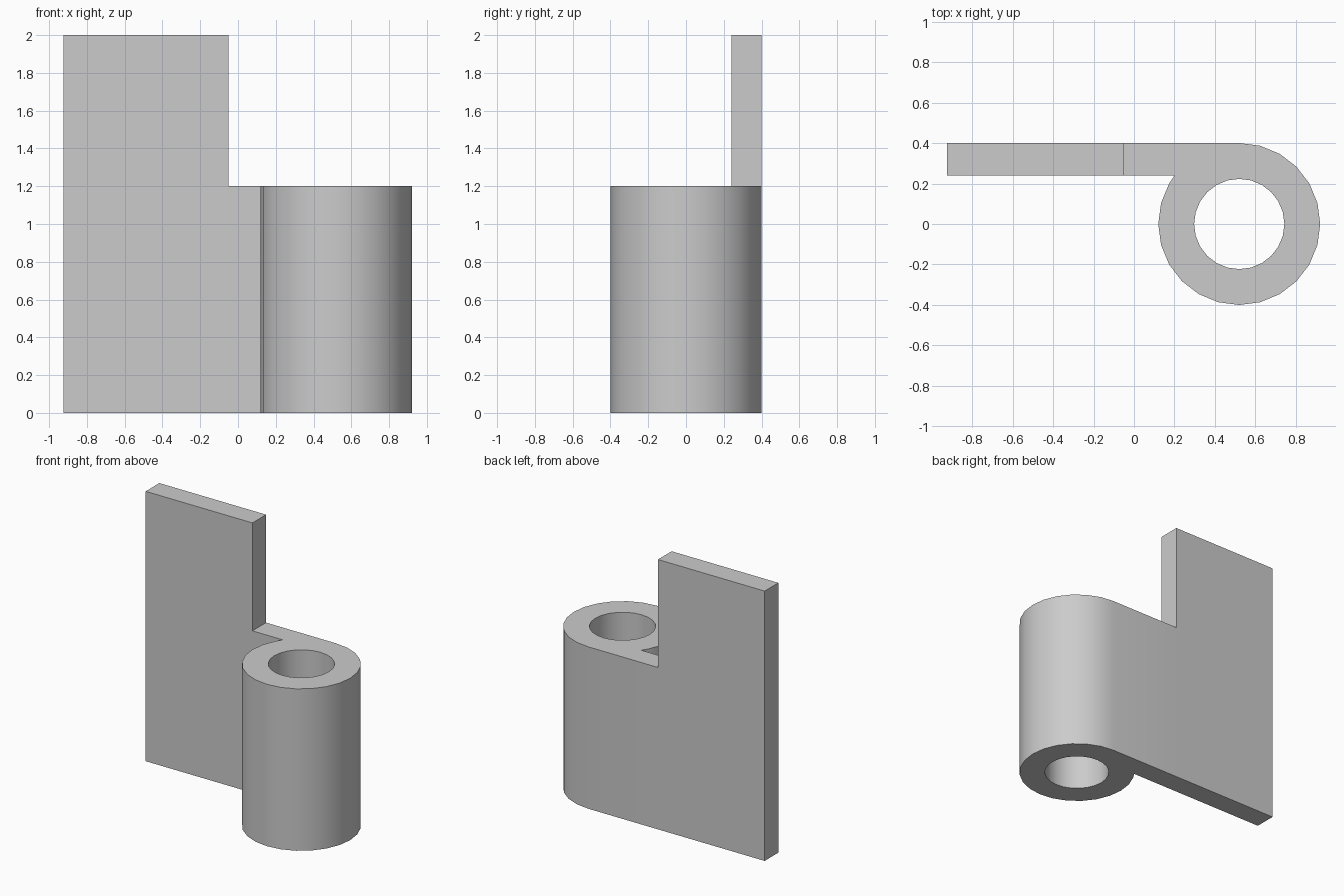
import bpy, bmesh
from math import sin, cos, radians
from mathutils import Vector

cube = bpy.data.objects.get("Cube")
if cube:
    bpy.data.objects.remove(cube)

# Main sizes
CX, OUTER, INNER = 0.52, 0.4, 0.223
LEFT, STEP, FRONT, BACK = -0.925, -0.05, 0.24, 0.4
LOW, HIGH = 1.2, 2.0

grey = bpy.data.materials.new("grey metal")
grey.use_nodes = True
colour = (0.6, 0.6, 0.6, 1)
grey.diffuse_color = colour
grey.node_tree.nodes["Principled BSDF"].inputs["Base Color"].default_value = colour

bm = bmesh.new()


def ring_point(radius, degrees):
    a = radians(degrees)
    return bm.verts.new((CX + radius * cos(a), radius * sin(a), 0))


def loop_edges(verts):
    return [bm.edges.get(p) or bm.edges.new(p) for p in zip(verts, verts[1:] + verts[:1])]


def raise_faces(faces, height):
    result = bmesh.ops.extrude_face_region(bm, geom=faces)["geom"]
    verts = [g for g in result if isinstance(g, bmesh.types.BMVert)]
    bmesh.ops.translate(bm, verts=verts, vec=(0, 0, height))
    return [g for g in result if isinstance(g, bmesh.types.BMFace)]


# Footprint of the tall end of the leaf
tall = [bm.verts.new((x, y, 0)) for x, y in
        ((LEFT, BACK), (LEFT, FRONT), (STEP, FRONT), (STEP, BACK))]
bm.faces.new(tall)

# Footprint of the low leaf, wrapped tangentially around the knuckle bore
corner = bm.verts.new((CX - (OUTER ** 2 - FRONT ** 2) ** 0.5, FRONT, 0))
outline = [tall[3], tall[2], corner] + [ring_point(OUTER, a) for a in range(150, 451, 15)]
bore = [ring_point(INNER, a) for a in range(0, 360, 15)]
bmesh.ops.triangle_fill(bm, use_beauty=True, normal=Vector((0, 0, 1)),
                        edges=loop_edges(outline) + loop_edges(bore))

# Raise the whole footprint, then the tall end further
top = raise_faces(bm.faces[:], LOW)
raise_faces([f for f in top if f.calc_center_median().x < STEP], HIGH - LOW)
bmesh.ops.recalc_face_normals(bm, faces=bm.faces[:])

mesh = bpy.data.meshes.new("hinge_leaf_and_knuckle")
bm.to_mesh(mesh)
bm.free()
mesh.materials.append(grey)
hinge = bpy.data.objects.new("hinge_leaf_and_knuckle", mesh)
bpy.context.collection.objects.link(hinge)

# Smooth barrel with crisp edges
bpy.ops.object.select_all(action="DESELECT")
hinge.select_set(True)
bpy.context.view_layer.objects.active = hinge
bpy.ops.object.shade_smooth_by_angle(angle=radians(30))
